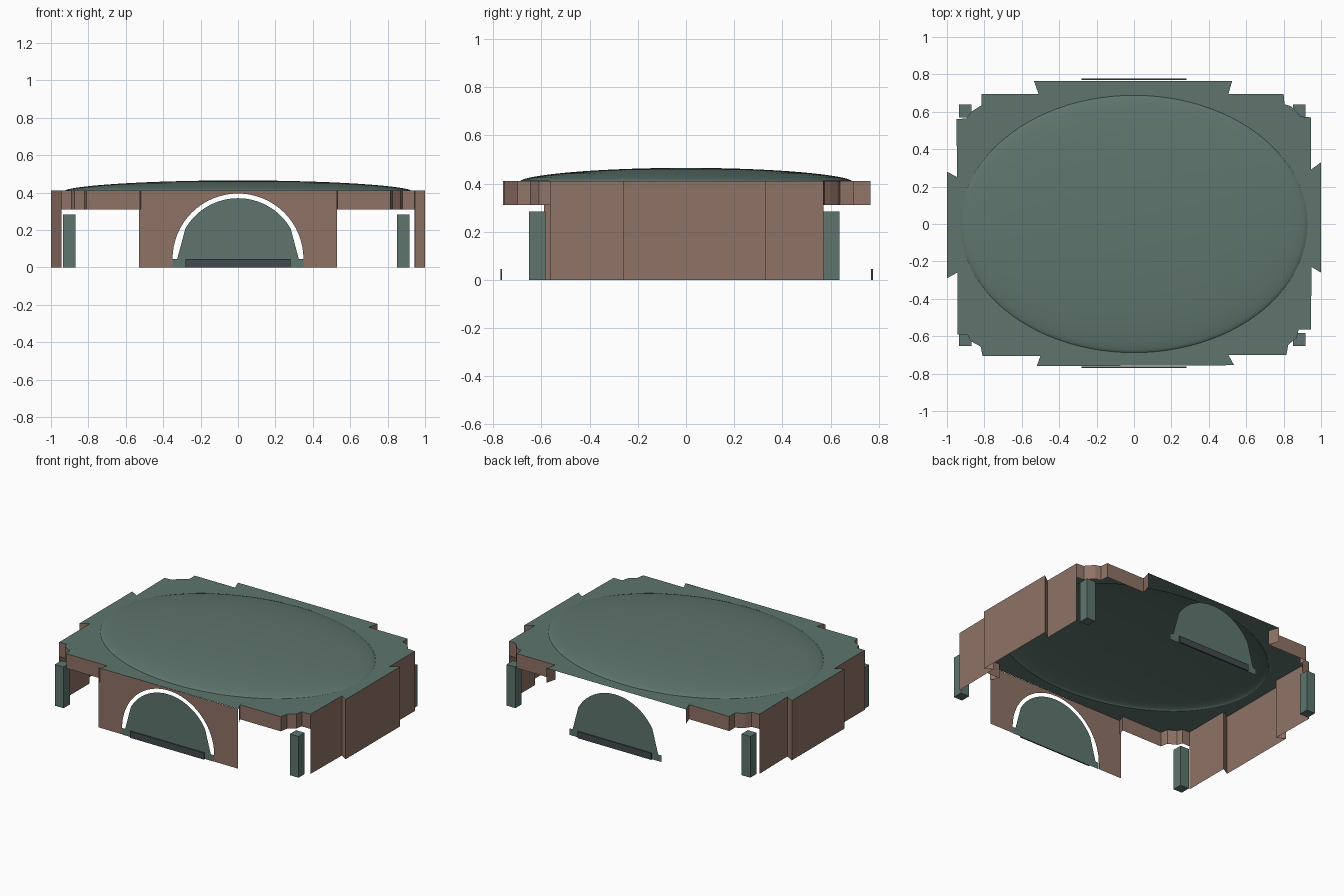
import bpy, bmesh
from math import sin, cos, pi, radians

old = bpy.data.objects.get("Cube")
if old:
    bpy.data.objects.remove(old, do_unlink=True)


def material(name, colour):
    mat = bpy.data.materials.new(name)
    mat.use_nodes = True
    mat.diffuse_color = (*colour, 1)
    mat.node_tree.nodes["Principled BSDF"].inputs["Base Color"].default_value = (*colour, 1)
    return mat


GREEN = material("weathered green", (0.112, 0.178, 0.152))
BROWN = material("brick brown", (0.275, 0.171, 0.133))
SLATE = material("dark slate", (0.054, 0.068, 0.077))

ROOF_Z, LINTEL_Z, DOME_RISE = 0.41, 0.31, 0.055
DOME_RX, DOME_RY = 0.927, 0.688
SEGMENTS, RINGS = 96, 14


def finish(bm, name, mat):
    mesh = bpy.data.meshes.new(name)
    bm.to_mesh(mesh)
    bm.free()
    mesh.materials.append(mat)
    obj = bpy.data.objects.new(name, mesh)
    bpy.context.collection.objects.link(obj)
    return obj


def box(name, low, high, mat):
    bm = bmesh.new()
    bmesh.ops.create_cube(bm, size=1)
    for v in bm.verts:
        v.co = [a + (b - a) * (c + 0.5) for a, b, c in zip(low, high, v.co)]
    return finish(bm, name, mat)


def upright_sheet(name, points, y, mat):
    """Flat vertical panel from (x, z) points, facing away from the centre."""
    bm = bmesh.new()
    face = bm.faces.new([bm.verts.new((x, y, z)) for x, z in points])
    face.normal_update()
    if face.normal.y * y < 0:
        face.normal_flip()
    bmesh.ops.triangulate(bm, faces=[face])
    return finish(bm, name, mat)


# Plan of the building, counter-clockwise from the front right corner
outline = [
    (-.52, -.76), (.535, -.755), (.505, -.7), (.815, -.7), (.825, -.645),
    (.87, -.61), (.88, -.565), (.945, -.565), (.95, -.23), (1, -.26),
    (1, .33), (.945, .29), (.945, .57), (.89, .575), (.87, .6),
    (.84, .63), (.805, .64), (.8, .695), (.505, .695), (.525, .765),
    (-.535, .765), (-.51, .695), (-.815, .695), (-.815, .635), (-.87, .6),
    (-.895, .565), (-.95, .56), (-.945, .25), (-1, .28), (-1, -.29),
    (-.945, -.26), (-.945, -.59), (-.89, -.59), (-.875, -.625),
    (-.82, -.655), (-.81, -.705), (-.5, -.705)]


def closed_loop(bm, points, z):
    verts = [bm.verts.new((x, y, z)) for x, y in points]
    return [bm.edges.new((a, b)) for a, b in zip(verts, verts[1:] + verts[:1])]


# Flat roof sheet with an oval opening under the dome
angles = [2 * pi * i / SEGMENTS for i in range(SEGMENTS)]
oval = [(DOME_RX * cos(a), DOME_RY * sin(a)) for a in angles]
bm = bmesh.new()
edges = closed_loop(bm, outline, ROOF_Z) + closed_loop(bm, oval, ROOF_Z)
bmesh.ops.triangle_fill(bm, edges=edges, use_beauty=True, normal=(0, 0, 1))
for f in bm.faces:
    f.normal_update()
    if f.normal.z < 0:
        f.normal_flip()
finish(bm, "roof", GREEN)

# Shallow oval dome, rings packed toward the steep rim
bm = bmesh.new()
rows = []
for i in range(RINGS):
    r = cos(pi / 2 * i / RINGS)
    z = ROOF_Z + DOME_RISE * (1 - r * r) ** 0.6
    rows.append([bm.verts.new((x * r, y * r, z)) for x, y in oval])
crown = bm.verts.new((0, 0, ROOF_Z + DOME_RISE))
for j in range(SEGMENTS):
    k = (j + 1) % SEGMENTS
    for lower, upper in zip(rows, rows[1:]):
        bm.faces.new((lower[j], lower[k], upper[k], upper[j]))
    bm.faces.new((rows[-1][j], rows[-1][k], crown))
for f in bm.faces:
    f.smooth = True
finish(bm, "dome", GREEN)

# Side walls reach the ground, the rest of the edge is a lintel band
side_walls, lintels = bmesh.new(), bmesh.new()
for (ax, ay), (bx, by) in zip(outline, outline[1:] + outline[:1]):
    if min(abs(ay), abs(by)) > 0.75:
        continue  # front panel is separate, back is open
    is_side = min(abs(ax), abs(bx)) > 0.94
    bm, foot = (side_walls, 0) if is_side else (lintels, LINTEL_Z)
    corners = ((ax, ay, foot), (bx, by, foot), (bx, by, ROOF_Z), (ax, ay, ROOF_Z))
    bm.faces.new([bm.verts.new(c) for c in corners])
for bm, name in ((side_walls, "side_walls"), (lintels, "lintel_band")):
    bmesh.ops.remove_doubles(bm, verts=bm.verts, dist=0.0001)
    finish(bm, name, BROWN)

# Front wall with a round-headed opening
SPRING_Z, OPENING_R, DOOR_R, HALF = 0.045, 0.35, 0.325, 0.53
arch = [(OPENING_R * cos(pi * i / 32), SPRING_Z + OPENING_R * sin(pi * i / 32))
        for i in range(33)]
upright_sheet("front_wall",
              [(HALF, 0), (HALF, ROOF_Z), (-HALF, ROOF_Z), (-HALF, 0), (-OPENING_R, 0)]
              + arch[::-1] + [(OPENING_R, 0)], -0.758, BROWN)

# Arched door panels, each with a low threshold plate
door_angles = [0] + list(range(30, 151, 6)) + [180]
door = [(DOOR_R * cos(radians(a)), SPRING_Z + DOOR_R * sin(radians(a)))
        for a in door_angles]
base = [(-OPENING_R, SPRING_Z), (-OPENING_R, 0), (OPENING_R, 0), (OPENING_R, SPRING_Z)]
for side, y in (("front", -0.76), ("back", 0.766)):
    upright_sheet(side + "_door", door + base, y, GREEN)
    out = 1 if y > 0 else -1
    near, far = sorted((y + out * 0.003, y + out * 0.011))
    box(side + "_threshold", (-0.28, near, 0), (0.28, far, SPRING_Z), SLATE)

# Corner posts
for end, y in (("front", -0.652), ("back", 0.57)):
    for hand, x in (("left", 0.85), ("right", -0.935)):
        box(f"{end}_{hand}_post", (x, y, 0), (x + 0.066, y + 0.068, 0.283), GREEN)
